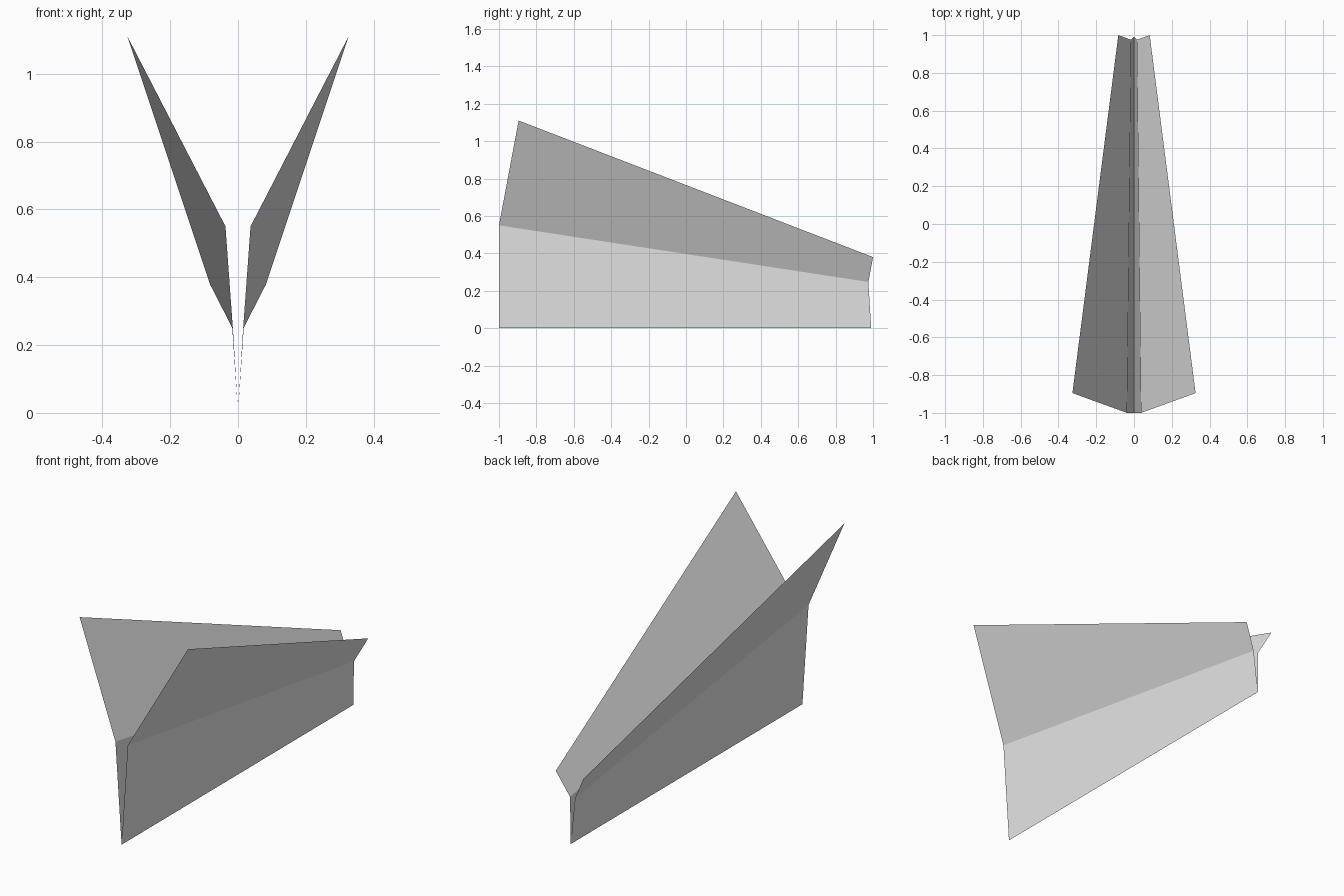
import bpy
import bmesh

cube = bpy.data.objects.get("Cube")
if cube:
    bpy.data.objects.remove(cube, do_unlink=True)

# Plain paper
paper = bpy.data.materials.new("paper_grey")
paper.use_nodes = True
colour = (0.8, 0.8, 0.8, 1)
paper.diffuse_color = colour
paper.node_tree.nodes["Principled BSDF"].inputs["Base Color"].default_value = colour

# Fold lines of one half of the sheet, each from front to rear
keel = [(0, -1, 0), (0, 0.99, 0)]
crease = [(0.037, -1, 0.55), (0.015, 0.975, 0.247)]
wing_edge = [(0.326, -0.895, 1.11), (0.083, 1, 0.38)]


def folded_panel(name, lower, upper, side):
    """One flat panel between two fold lines, on the given side."""
    bm = bmesh.new()
    corners = [lower[0], lower[1], upper[1], upper[0]]
    verts = [bm.verts.new((x * side, y, z)) for x, y, z in corners]
    face = bm.faces.new(verts)
    if face.normal.dot(face.normal) == 0:
        face.normal_update()
    if face.normal.x * side < 0:  # face outwards
        face.normal_flip()
    mesh = bpy.data.meshes.new(name)
    bm.to_mesh(mesh)
    bm.free()
    mesh.materials.append(paper)
    obj = bpy.data.objects.new(name, mesh)
    bpy.context.collection.objects.link(obj)
    return obj


# Keel panels meet along the bottom, wings fan out from the creases
for label, side in (("left", 1), ("right", -1)):
    folded_panel(label + "_keel_panel", keel, crease, side)
    folded_panel(label + "_wing", crease, wing_edge, side)
